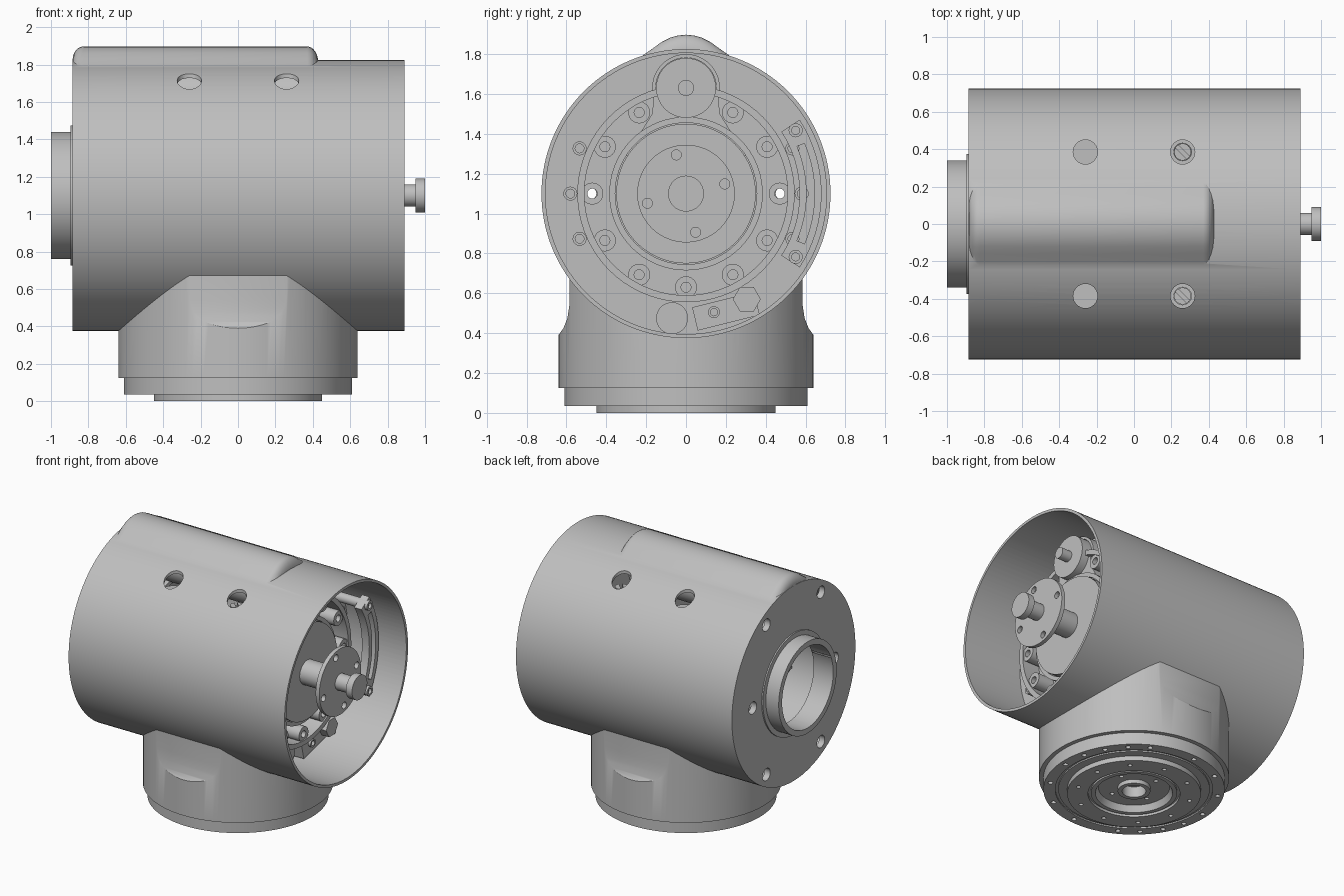
import bpy, bmesh, math
from math import sin, cos, pi, radians
from mathutils import Vector

if "Cube" in bpy.data.objects:
    bpy.data.objects.remove(bpy.data.objects["Cube"])

grey = bpy.data.materials.new("plain_grey")
grey.use_nodes = True
grey.diffuse_color = (0.52, 0.52, 0.52, 1)
grey.node_tree.nodes["Principled BSDF"].inputs["Base Color"].default_value = (0.52, 0.52, 0.52, 1)

AXIS = 1.1  # height of the housing axis


def finish(name, bm):
    bmesh.ops.recalc_face_normals(bm, faces=bm.faces)
    mesh = bpy.data.meshes.new(name)
    bm.to_mesh(mesh)
    bm.free()
    mesh.materials.append(grey)
    ob = bpy.data.objects.new(name, mesh)
    bpy.context.collection.objects.link(ob)
    return ob


def lathe(name, profile, centre=(0, 0, AXIS), axis="X", seg=64):
    """Spin a closed outline of (radius, distance along axis)."""
    bm = bmesh.new()
    c = Vector(centre)
    rows = []
    for r, h in profile:
        row = []
        for i in range(seg if r > 0 else 1):
            a, b = r * cos(2 * pi * i / seg), r * sin(2 * pi * i / seg)
            row.append(bm.verts.new(c + Vector((h, a, b) if axis == "X" else (a, b, h))))
        rows.append(row)
    for p, q in zip(rows, rows[1:] + rows[:1]):
        for i in range(seg):
            j = (i + 1) % seg
            vs = [p[i % len(p)], p[j % len(p)], q[j % len(q)], q[i % len(q)]]
            vs = list(dict.fromkeys(vs))
            if len(vs) > 2:
                bm.faces.new(vs)
    return finish(name, bm)


def rod(name, r, h0, h1, centre=(0, 0, AXIS), axis="X", seg=32):
    return lathe(name, [(0, h0), (r, h0), (r, h1), (0, h1)], centre, axis, seg)


def tube(name, r, hole, h0, h1, centre=(0, 0, AXIS), axis="X", seg=32):
    return lathe(name, [(hole, h0), (r, h0), (r, h1), (hole, h1)], centre, axis, seg)


def prism(name, outline, x0, x1):
    """Extrude a (y, z) outline along x."""
    bm = bmesh.new()
    face = bm.faces.new([bm.verts.new((x0, y, z)) for y, z in outline])
    new = bmesh.ops.extrude_face_region(bm, geom=[face])["geom"]
    bmesh.ops.translate(bm, vec=(x1 - x0, 0, 0), verts=[v for v in new if isinstance(v, bmesh.types.BMVert)])
    return finish(name, bm)


def boolean(ob, tools, operation="DIFFERENCE"):
    bpy.ops.object.select_all(action="DESELECT")
    for t in tools:
        t.select_set(True)
    bpy.context.view_layer.objects.active = tools[0]
    if len(tools) > 1:
        bpy.ops.object.join()
    mod = ob.modifiers.new("cut", "BOOLEAN")
    mod.operation, mod.object, mod.solver = operation, tools[0], "EXACT"
    bpy.context.view_layer.objects.active = ob
    bpy.ops.object.modifier_apply(modifier=mod.name)
    bpy.data.objects.remove(tools[0])


def polar(r, deg):
    return r * cos(radians(deg)), r * sin(radians(deg))


# Main housing with end plate and cable flange
housing = lathe("housing", [(.725, -.885), (.725, .89), (.705, .89), (.705, -.84), (.3, -.84),
                            (.3, -1), (.34, -1), (.34, -.895), (.375, -.895), (.375, -.885)], seg=128)

# Rounded ridge over the motor
half = [(0, 1.897), (.04, 1.893), (.08, 1.882), (.12, 1.862), (.16, 1.833), (.2, 1.805), (.25, 1.77), (.25, 1.68)]
outline = [(-y, z) for y, z in half[:0:-1]] + half
bm = bmesh.new()
rows = []
steps = [radians(15 * k) for k in range(7)]
stations = [(-.884 + .06 * (1 - cos(a)), .07 * (1 - sin(a))) for a in steps]
stations += [(.43 - .06 * (1 - cos(a)), .09 * (1 - sin(a))) for a in reversed(steps)]
for x, drop in stations:
    rows.append([bm.verts.new((x, y, z - drop)) for y, z in outline])
n = len(outline)
for p, q in zip(rows, rows[1:]):
    for i in range(n):
        bm.faces.new([p[i], p[(i + 1) % n], q[(i + 1) % n], q[i]])
bm.faces.new(rows[0])
bm.faces.new(rows[-1])
boolean(housing, [finish("ridge", bm)], "UNION")
boolean(housing, [rod("bore", .705, -.84, 1, seg=128)])

# Screw access holes and end plate bolt holes
cutters = [rod("hole", .065, 1.5, 2, (x, y, 0), "Z") for x in (-.26, .26) for y in (-.385, .385)]
plate_holes = [(s * .48, 0) for s in (-1, 1)] + [(s * .32, t * .555) for s in (-1, 1) for t in (-1, 1)]
cutters += [rod("hole", .045, -.95, -.8, (0, y, AXIS + z)) for y, z in plate_holes]
boolean(housing, cutters)

# Clamp screws and blank seats below the access holes
for y in (-.385, .385):
    rod("blank_seat", .08, 1.6, 1.63, (-.26, y, 0), "Z")
    screw = rod("clamp_screw", .045, 1.55, 1.66, (.26, y, 0), "Z")
    slot = prism("slot", [(-.01, 1.63), (.01, 1.63), (.01, 1.7), (-.01, 1.7)], -.1, .1)
    slot.location, slot.rotation_euler = (.26, y, 0), (0, 0, radians(-45))
    boolean(screw, [slot])
    tube("screw_seat", .08, .047, 1.57, 1.62, (.26, y, 0), "Z")

# Mounting base, saddled to the housing, with a flat on front and back
base = rod("base", .64, .125, .9, (0, 0, 0), "Z", 128)
flat = [(.66, .375), (.64, .39), (.615, .425), (.595, .475), (.585, .54), (.585, .9), (.8, .9), (.8, .375)]
boolean(base, [prism("flat", [(s * y, z) for y, z in flat], -.6, .6) for s in (-1, 1)])
boolean(base, [rod("saddle", .715, -1, 1, seg=128)])

# Output flange under the base with stepped rings and bolt holes
flange = lathe("output_flange", [(.61, .13), (.61, .035), (.53, .035), (.53, .045), (.51, .045), (.51, .035),
                                 (.45, .035), (.45, 0), (.31, 0), (.31, .02), (.29, .02), (.29, .005),
                                 (.26, .005), (.24, .05), (.11, .05), (.11, .02), (.08, .02), (.08, .13)],
               (0, 0, 0), "Z", 96)
holes = [(.57, a + t, .017) for a in (14, 30, 46, 61, 95, 122, 149, 176) for t in (0, 180)]
holes += [(.385, 36 * k + 10, .015) for k in range(10)] + [(.17, 90 * k + 20, .015) for k in range(4)]
boolean(flange, [rod("hole", r, -.05, .09, (*polar(d, a), 0), "Z", 16) for d, a, r in holes])
rod("hub_plug", .09, .1, .14, (0, 0, 0), "Z")

# Inner bulkhead with two through holes
bulkhead = rod("bulkhead", .71, .37, .41, seg=96)
boolean(bulkhead, [rod("hole", .03, .3, .5, (0, s * .48, AXIS)) for s in (-1, 1)])

# Gear case ring with screw lugs
tube("gear_case", .545, .51, .4, .55, seg=72)
for k in range(12):
    if k != 3:
        y, z = polar(.47, 30 * k)
        tube("case_lug", .055, .025, .4, .54, (0, y, AXIS + z), seg=24)
for a in (-23, 0, 23, 157, 180, 203):
    y, z = polar(.58, a)
    tube("outer_lug", .035, .022, .4, .48, (0, y, AXIS + z), seg=20)
tube("bearing_ring", .385, .355, .4, .54, seg=72)
rod("drive_disc", .35, .4, .57, seg=72)

# Encoder disc, shaft and end knob
disc = rod("encoder_disc", .245, .81, .84, seg=64)
boolean(disc, [rod("hole", .025, .7, .9, (0, y, AXIS + z), seg=20)
               for y, z in (polar(.2, a) for a in (14, 104, 194, 284))])
lathe("encoder_shaft", [(0, .5), (.09, .5), (.09, .82), (.06, .82), (.06, .95), (.09, .95), (.09, 1), (0, 1)], seg=40)

# Motor with pulley and belt guard
MOTOR = (0, 0, 1.63)
rod("motor_body", .14, -.55, .4, MOTOR)
tube("motor_collar", .17, .152, .4, .5, MOTOR, seg=48)
lathe("motor_pulley", [(0, .4), (.15, .4), (.15, .58), (.04, .58), (.04, .66), (0, .66)], MOTOR, seg=48)
guard = [(.16, 1.6), (.17, 1.5), (.3, 1.29)]
prism("belt_guard", guard + [(-y, z) for y, z in guard[::-1]], .42, .52)

# Curved circuit board on posts, with a raised slotted strip
def arc(name, r0, r1, a, x0, x1):
    angles = [a * k / 8 for k in range(-8, 9)]
    pts = [polar(r1, t) for t in angles] + [polar(r0, t) for t in reversed(angles)]
    return prism(name, [(y, AXIS + z) for y, z in pts], x0, x1)


board = arc("curved_board", .57, .68, 33, .62, .68)
boolean(board, [arc("slot", .605, .645, 23, .5, .8)])
for a in (-30, 30):
    y, z = polar(.635, a)
    tube("board_post", .035, .02, .4, .7, (0, y, AXIS + z), seg=20)

# Connector block, socket and plug at the bottom
block = prism("connector_block", [(-.16, -.06), (.16, -.06), (.16, .06), (-.16, .06)], .4, .5)
block.location, block.rotation_euler = (0, .2, .51), (radians(14), 0, 0)
tube("block_screw", .03, .018, .48, .52, (0, .14, .505), seg=20)
rod("hex_plug", .07, .4, .56, (0, .305, .57), seg=6)
rod("round_socket", .08, .4, .46, (0, -.07, .475))

# Cross bars behind the cable flange
tube("bar_ring", .43, .4, -.84, -.5, seg=64)
for dz in (-.18, 0, .18):
    bar = prism("cross_bar", [(-.37, -.025), (.37, -.025), (.37, .025), (-.37, .025)], -.62, -.55)
    bar.location, bar.rotation_euler = (0, 0, AXIS + dz), (radians(-17), 0, 0)

# Smooth round surfaces, keep edges sharp
bpy.ops.object.select_all(action="DESELECT")
for ob in bpy.context.scene.objects:
    if ob.type == "MESH":
        ob.select_set(True)
        bpy.context.view_layer.objects.active = ob
bpy.ops.object.shade_smooth_by_angle(angle=radians(30))
